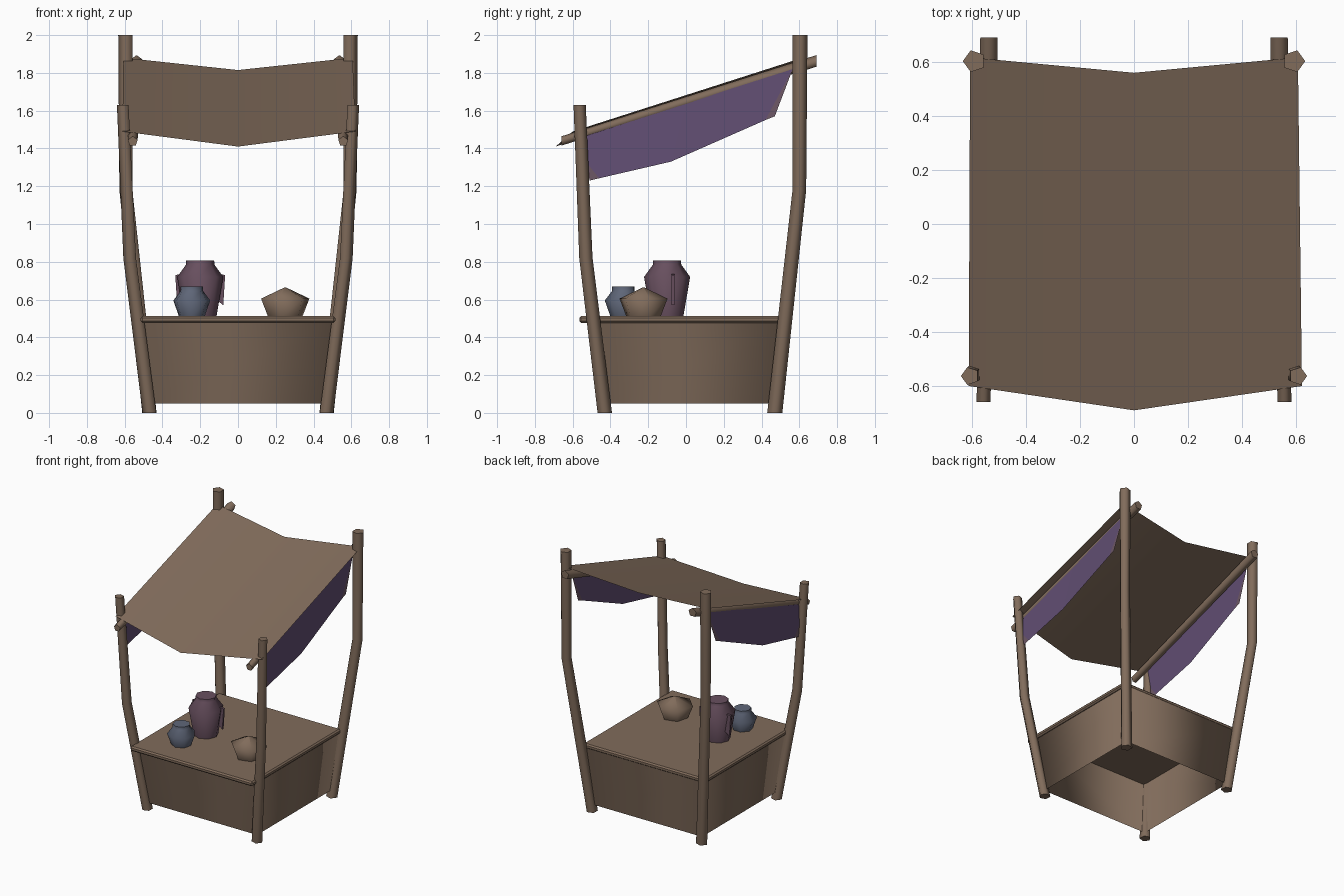
import bpy, bmesh, math

if "Cube" in bpy.data.objects:
    bpy.data.objects.remove(bpy.data.objects["Cube"])


def material(name, rgb):
    m = bpy.data.materials.new(name)
    m.diffuse_color = (*rgb, 1)
    m.use_nodes = True
    m.node_tree.nodes["Principled BSDF"].inputs["Base Color"].default_value = m.diffuse_color
    return m


WOOD = material("brown wood", (0.22, 0.15, 0.105))
PURPLE = material("purple cloth", (0.12, 0.075, 0.17))
PATCH = material("mauve cloth patch", (0.15, 0.095, 0.13))
MAUVE = material("mauve clay", (0.14, 0.08, 0.115))
BLUE = material("blue clay", (0.115, 0.135, 0.19))


def make(name, verts, faces, mats, smooth=(), tints=None):
    me = bpy.data.meshes.new(name)
    me.from_pydata(verts, [], faces)
    for m in mats:
        me.materials.append(m)
    for p in me.polygons:
        p.use_smooth = p.index in smooth
        if tints:
            p.material_index = tints[p.index]
    ob = bpy.data.objects.new(name, me)
    bpy.context.collection.objects.link(ob)
    return ob


def fix_normals(ob):
    bm = bmesh.new()
    bm.from_mesh(ob.data)
    bmesh.ops.recalc_face_normals(bm, faces=bm.faces)
    bm.to_mesh(ob.data)
    bm.free()


def mirror(ob):
    ob.modifiers.new("mirror", 'MIRROR').use_mirror_merge = False


def tube(name, rings, sides, mat, along='z', turn=0.0):
    """Rings of (x, y, z, radius) skinned and capped."""
    verts, faces = [], []
    for x, y, z, r in rings:
        for i in range(sides):
            a = turn + math.tau * i / sides
            c, s = r * math.cos(a), r * math.sin(a)
            verts.append((x + c, y + s, z) if along == 'z' else (x + c, y, z + s))
    for k in range(len(rings) - 1):
        for i in range(sides):
            j = (i + 1) % sides
            faces.append((k * sides + i, k * sides + j,
                          (k + 1) * sides + j, (k + 1) * sides + i))
    n = len(faces)
    faces.append(tuple(reversed(range(sides))))
    faces.append(tuple(range(len(verts) - sides, len(verts))))
    ob = make(name, verts, faces, [mat], range(n))
    fix_normals(ob)
    return ob


# Bent corner posts
mirror(tube("front_post", [(0.465, -0.43, 0, 0.04), (0.57, -0.53, 0.82, 0.037),
                           (0.607, -0.563, 1.63, 0.034)], 5, WOOD))
mirror(tube("back_post", [(0.465, 0.47, 0, 0.042), (0.59, 0.60, 1.18, 0.038),
                          (0.592, 0.603, 2.0, 0.042)], 5, WOOD))

# Sloping canopy rods
mirror(tube("canopy_rod", [(0.557, -0.66, 1.437, 0.027), (0.537, 0.69, 1.86, 0.034)],
            5, WOOD, along='y', turn=math.pi / 2))

# Sagging canopy sheet
make("canopy", [(-0.612, -0.60, 1.49), (0, -0.69, 1.41), (0.622, -0.60, 1.49),
                (-0.607, 0.617, 1.88), (0, 0.56, 1.815), (0.607, 0.617, 1.88)],
     [(0, 1, 4, 3), (1, 2, 5, 4)], [WOOD], (0, 1))

# Hanging side cloth with mauve end patches
mirror(make("side_cloth",
            [(0.575, -0.555, 1.46), (0.59, -0.53, 1.33), (0.59, -0.51, 1.23),
             (0.59, -0.46, 1.242), (0.59, -0.08, 1.33), (0.58, 0.42, 1.55),
             (0.58, 0.47, 1.57), (0.57, 0.565, 1.82), (0.57, 0.0, 1.64)],
            [(0, 1, 3, 4, 8), (1, 2, 3), (8, 4, 5, 7), (5, 6, 7)],
            [PURPLE, PATCH], (), [0, 1, 0, 1]))

# Flared skirt walls around the counter, open below
walls = []
for z, x, y0, y1 in ((0.05, 0.465, -0.435, 0.472), (0.485, 0.50, -0.485, 0.505)):
    walls += [(-x, y0, z), (x, y0, z), (x, y1, z), (-x, y1, z)]
make("counter_walls", walls,
     [(i, (i + 1) % 4, (i + 1) % 4 + 4, i + 4) for i in range(4)], [WOOD], range(4))

# Counter top slab
bpy.ops.mesh.primitive_cube_add(size=1, location=(0, -0.03, 0.495))
top = bpy.context.object
top.name = "counter_top"
top.scale = (1.03, 1.07, 0.036)
bpy.ops.object.transform_apply(location=False, rotation=False, scale=True)
top.data.materials.append(WOOD)
bev = top.modifiers.new("edge", 'BEVEL')
bev.width, bev.segments = 0.01, 1


def pot(name, x, y, profile, sides, mat, turn=0.0):
    return tube(name, [(x, y, z, r) for r, z in profile], sides, mat, turn=turn)


# Wares on the counter
pot("large_jar", -0.20, -0.10, [(0.085, 0.505), (0.122, 0.72), (0.075, 0.785),
                                (0.074, 0.808)], 8, MAUVE)
pot("small_jar", -0.245, -0.33, [(0.068, 0.505), (0.1, 0.595), (0.062, 0.645),
                                 (0.062, 0.668)], 7, BLUE, 0.2)
pot("round_loaf", 0.25, -0.225, [(0.092, 0.505), (0.132, 0.605), (0.002, 0.665)],
    6, WOOD, 0.25)

# Flat jar handles
for side, name in ((-1, "left_handle"), (1, "right_handle")):
    verts = [(-0.20 + side * dx, y, z) for y in (-0.077, -0.062)
             for dx, z in ((0.10, 0.735), (0.132, 0.73), (0.122, 0.57), (0.085, 0.60))]
    ob = make(name, verts, [(0, 1, 2, 3), (7, 6, 5, 4)] +
              [(i, i + 4, (i + 1) % 4 + 4, (i + 1) % 4) for i in range(4)], [MAUVE])
    fix_normals(ob)
